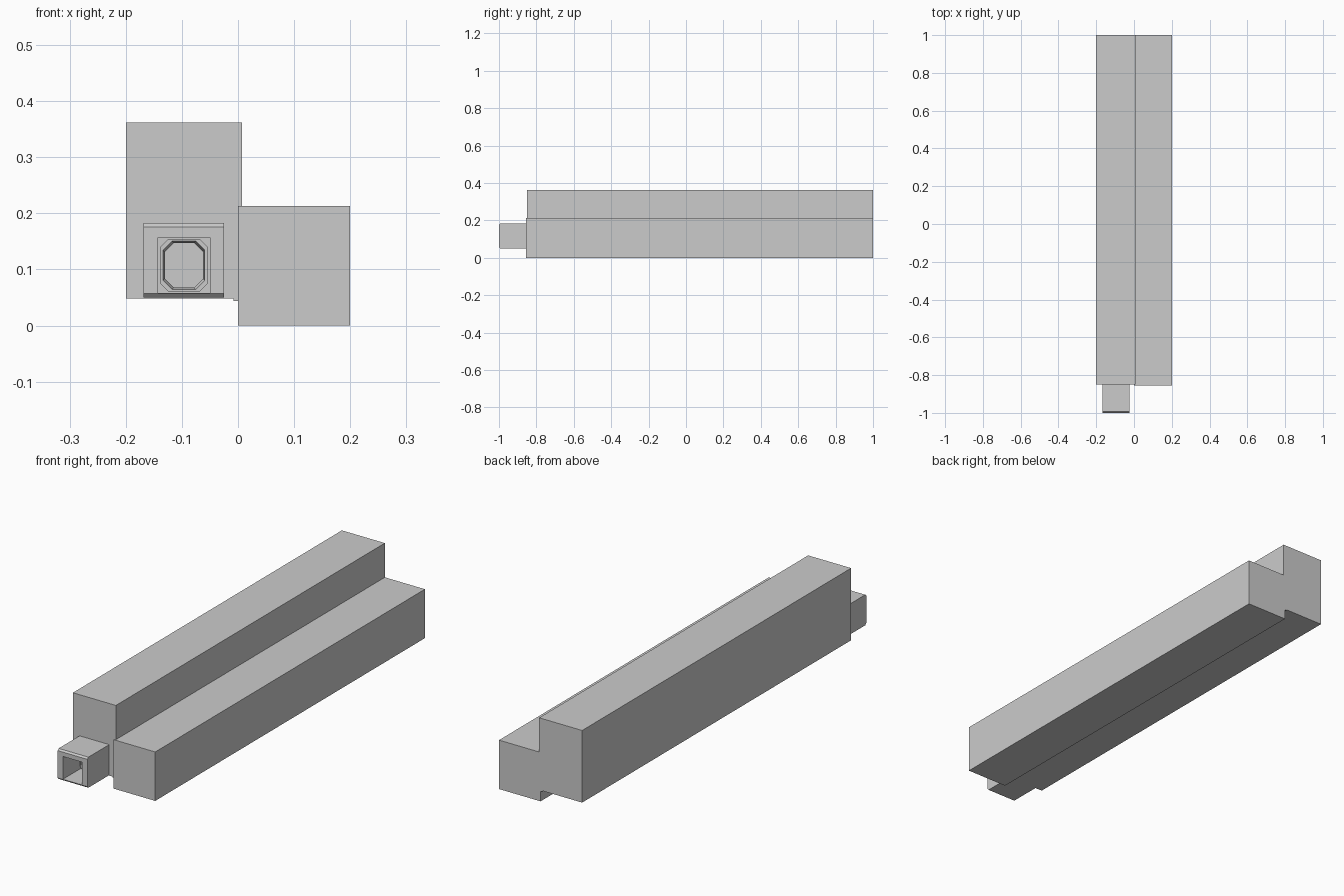
import bpy, bmesh, math

if "Cube" in bpy.data.objects:
    bpy.data.objects.remove(bpy.data.objects["Cube"])


def box(name, x, y, z):
    bpy.ops.mesh.primitive_cube_add(size=1)
    ob = bpy.context.object
    ob.name = name
    for v in ob.data.vertices:
        v.co = [(r[0] + r[1]) / 2 + c * (r[1] - r[0]) for c, r in zip(v.co, (x, y, z))]
    return ob


def octagon(hx, hz, c):
    # Rectangle with four cut corners, centred on the opening
    pts = [(hx, -hz + c), (hx, hz - c), (hx - c, hz), (-hx + c, hz),
           (-hx, hz - c), (-hx, -hz + c), (-hx + c, -hz), (hx - c, -hz)]
    return [(-0.0965 + px, 0.1075 + pz) for px, pz in pts]


def loft(name, sections):
    # Connect octagonal sections along y and cap the last one
    bm = bmesh.new()
    rings = [[bm.verts.new((px, y, pz)) for px, pz in octagon(*s)] for y, s in sections]
    for a, b in zip(rings, rings[1:]):
        for i in range(8):
            j = (i + 1) % 8
            bm.faces.new((a[i], b[i], b[j], a[j]))
    bm.faces.new(rings[-1])
    bmesh.ops.recalc_face_normals(bm, faces=bm.faces)
    me = bpy.data.meshes.new(name)
    bm.to_mesh(me)
    bm.free()
    ob = bpy.data.objects.new(name, me)
    bpy.context.collection.objects.link(ob)
    return ob


# Two long offset beams and the thin strip at their lower seam
box("tall_beam", (-0.2, 0.007), (-0.85, 1.0), (0.048, 0.362))
box("low_beam", (0.0, 0.2), (-0.855, 1.0), (0.0, 0.213))
box("seam_strip", (-0.008, 0.001), (-0.85, 1.0), (0.044, 0.049))

# Nozzle housing with chamfered top and bottom front edges
housing = box("nozzle_housing", (-0.168, -0.025), (-1.0, -0.849), (0.05, 0.183))
bm = bmesh.new()
bm.from_mesh(housing.data)
edges = [e for e in bm.edges if all(v.co.y < -0.99 for v in e.verts)
         and abs(e.verts[0].co.z - e.verts[1].co.z) < 1e-5]
bmesh.ops.bevel(bm, geom=edges, offset=0.007, segments=1, affect='EDGES')
bm.to_mesh(housing.data)
bm.free()

# Square opening in the housing
cutter = box("opening_cutter", (-0.143, -0.05), (-1.1, -0.86), (0.058, 0.157))
cutter.hide_render = True
cutter.hide_set(True)
mod = housing.modifiers.new("opening", 'BOOLEAN')
mod.operation = 'DIFFERENCE'
mod.solver = 'EXACT'
mod.object = cutter

# Stepped octagonal barrel at the bottom of the opening
loft("octagonal_barrel", [
    (-0.86, (0.042, 0.047, 0.014)),
    (-0.89, (0.042, 0.047, 0.014)),
    (-0.89, (0.037, 0.043, 0.016)),
    (-0.875, (0.034, 0.040, 0.016)),
    (-0.861, (0.034, 0.040, 0.016)),
])
